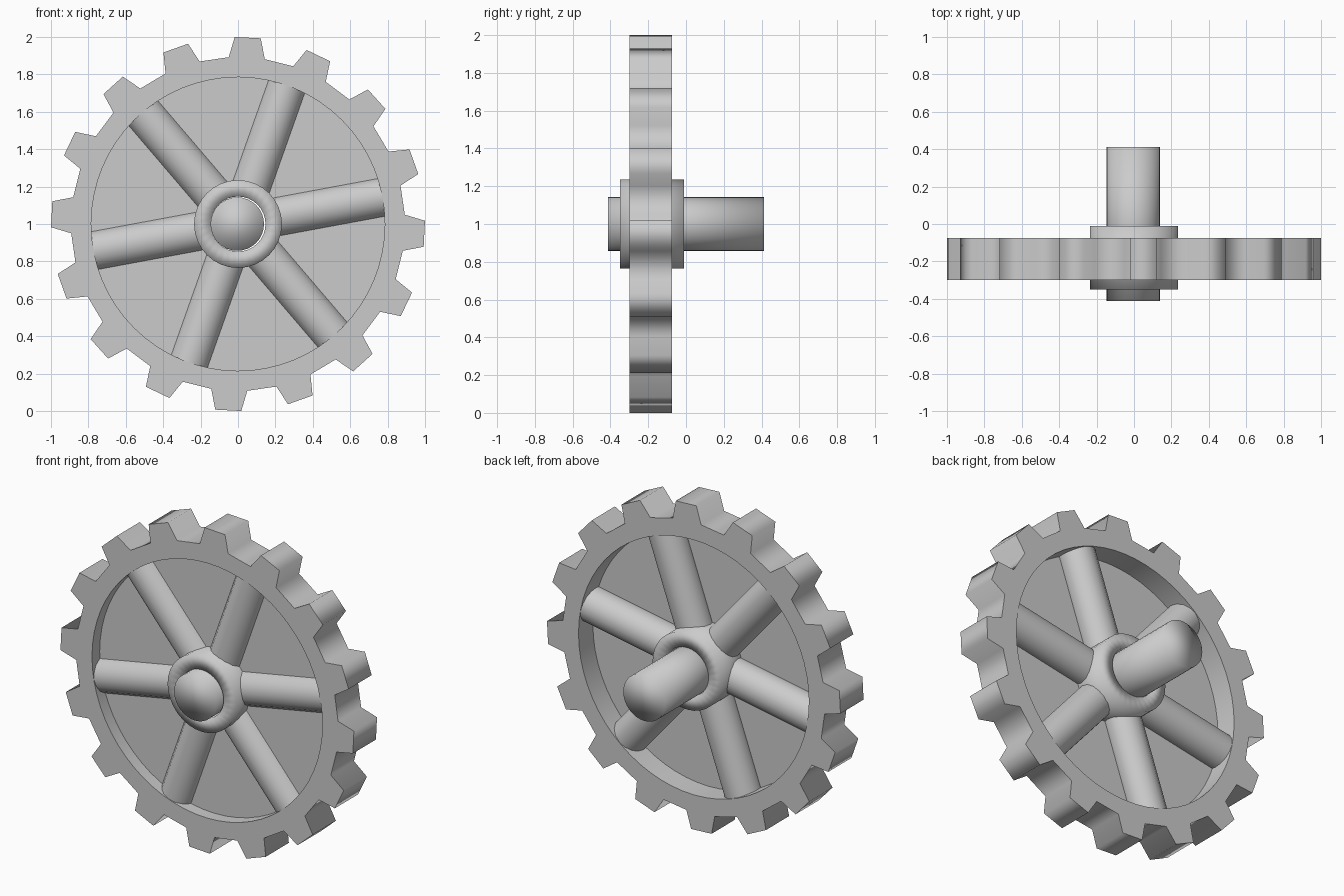
import bpy, bmesh
from math import sin, cos, pi, radians, sqrt
from mathutils import Matrix, Vector

if "Cube" in bpy.data.objects:
    bpy.data.objects.remove(bpy.data.objects["Cube"])

CZ = 1.0                 # axle height
FRONT, BACK = -0.30, -0.075
INNER = 0.785
TEETH = 16


def finish(name, bm, angle):
    bmesh.ops.recalc_face_normals(bm, faces=bm.faces[:])
    me = bpy.data.meshes.new(name)
    bm.to_mesh(me)
    bm.free()
    ob = bpy.data.objects.new(name, me)
    bpy.context.collection.objects.link(ob)
    bpy.ops.object.select_all(action='DESELECT')
    ob.select_set(True)
    bpy.context.view_layer.objects.active = ob
    bpy.ops.object.shade_smooth_by_angle(angle=radians(angle))
    return ob


def loop(bm, polar, y):
    return [bm.verts.new((r * cos(a), y, CZ + r * sin(a))) for r, a in polar]


def tube(name, outer, inner, y0, y1, angle):
    """Closed ring between an outer and an inner outline of equal point count."""
    bm = bmesh.new()
    loops = [loop(bm, outer, y0), loop(bm, outer, y1),
             loop(bm, inner, y1), loop(bm, inner, y0)]
    n = len(outer)
    for k in range(4):
        p, q = loops[k], loops[(k + 1) % 4]
        for i in range(n):
            j = (i + 1) % n
            bm.faces.new((p[i], p[j], q[j], q[i]))
    return finish(name, bm, angle)


def circle(r, n=32):
    return [(r, 2 * pi * i / n) for i in range(n)]


def rod(name, radius, start, end, sides, angle):
    bm = bmesh.new()
    d = Vector(end) - Vector(start)
    mat = Matrix.Translation((Vector(start) + Vector(end)) / 2) @ d.to_track_quat('Z', 'Y').to_matrix().to_4x4()
    bmesh.ops.create_cone(bm, cap_ends=True, segments=sides, radius1=radius,
                          radius2=radius, depth=d.length, matrix=mat)
    return finish(name, bm, angle)


# toothed rim
outer, inner = [], []
for t in range(TEETH):
    c = 87 + t * 360 / TEETH
    for r, a in ((0.893, -6.2), (1.0, -4.0), (1.0, 4.0), (0.893, 6.2)):
        outer.append((r, radians(c + a)))
    for a in (-8.44, -2.81, 2.81, 8.44):
        inner.append((INNER, radians(c + a)))
tube("toothed_rim", outer, inner, FRONT, BACK, 80)

# thin web plate inside the rim
tube("web_plate", circle(INNER + 0.005, 64), circle(0.2, 64), -0.225, -0.215, 30)

# six round spokes
mid = (FRONT + BACK) / 2
for i in range(6):
    a = radians(10.5 + 60 * i)
    rod(f"spoke_{i + 1}", 0.11,
        (0.18 * cos(a), mid, CZ + 0.18 * sin(a)),
        (INNER * cos(a), mid, CZ + INNER * sin(a)), 16, 60)

# hub collar with a bore, and the axle through it
tube("hub", circle(0.235), circle(0.147), -0.35, -0.01, 180)
rod("axle", 0.143, (-0.004, -0.412, CZ), (-0.004, 0.412, CZ), 32, 180)
